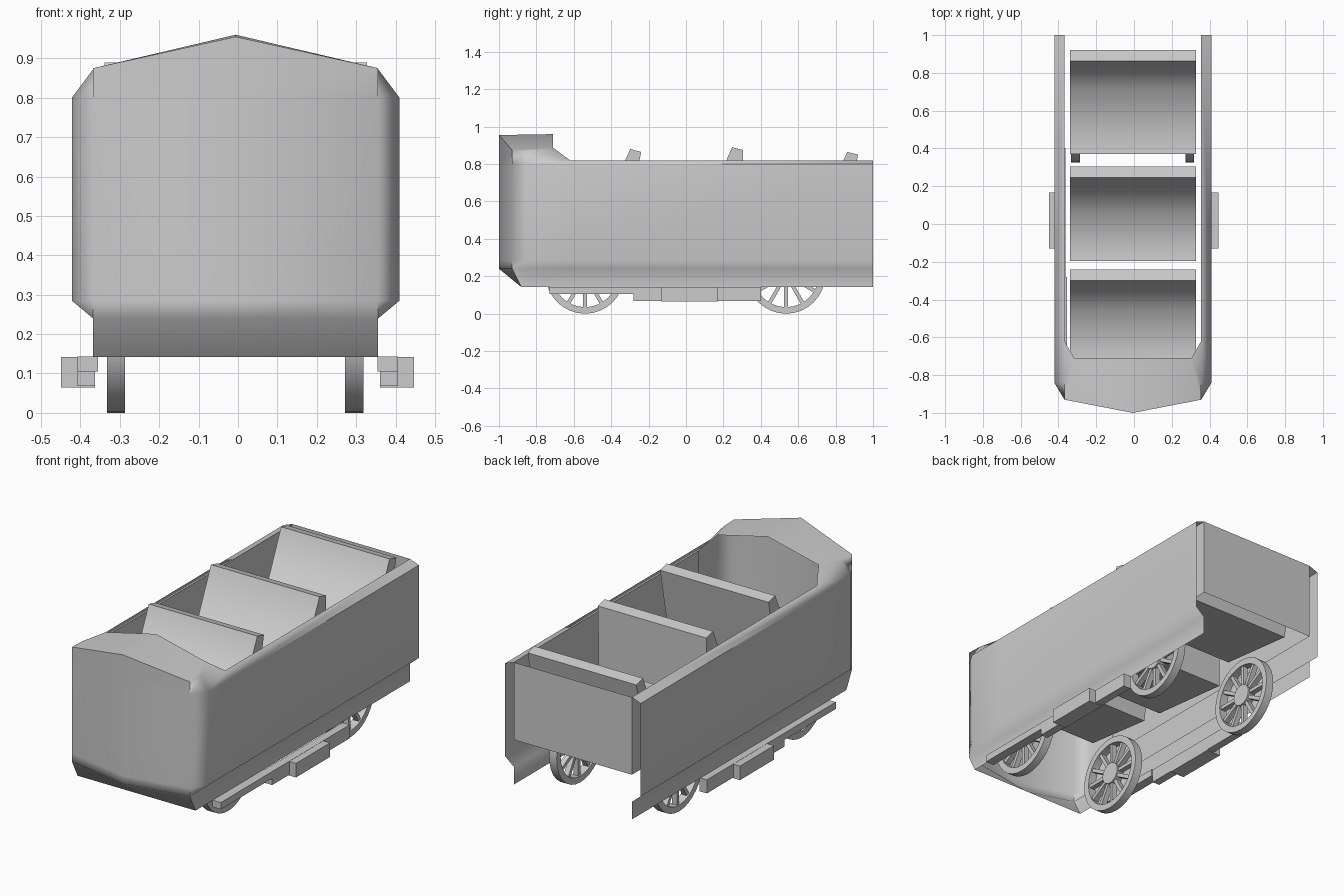
import bpy, bmesh, math
from mathutils import Matrix, Vector

cube = bpy.data.objects.get("Cube")
if cube:
    bpy.data.objects.remove(cube, do_unlink=True)

SHIFT = -0.006
grey = bpy.data.materials.new("light_grey")
grey.use_nodes = True
grey.diffuse_color = (0.6, 0.6, 0.6, 1)
grey.node_tree.nodes["Principled BSDF"].inputs["Base Color"].default_value = (0.6, 0.6, 0.6, 1)


def finish(name, bm, angle=35, mirror=False, shift=SHIFT):
    bmesh.ops.recalc_face_normals(bm, faces=bm.faces)
    mesh = bpy.data.meshes.new(name)
    bm.to_mesh(mesh)
    bm.free()
    mesh.materials.append(grey)
    obj = bpy.data.objects.new(name, mesh)
    bpy.context.collection.objects.link(obj)
    obj.location.x = shift
    if mirror:
        mod = obj.modifiers.new("Mirror", 'MIRROR')
        mod.use_clip = True
    bpy.ops.object.select_all(action='DESELECT')
    obj.select_set(True)
    bpy.context.view_layer.objects.active = obj
    bpy.ops.object.shade_smooth_by_angle(angle=math.radians(angle))
    return obj


def box(bm, x, y, z):
    size = Vector((x[1] - x[0], y[1] - y[0], z[1] - z[0]))
    mid = Vector((sum(x), sum(y), sum(z))) / 2
    bmesh.ops.create_cube(bm, size=1, matrix=Matrix.Translation(mid) @ Matrix.Diagonal(size).to_4x4())


def extrude_x(bm, profile, half):
    face = bm.faces.new([bm.verts.new((-half, y, z)) for y, z in profile])
    out = bmesh.ops.extrude_face_region(bm, geom=[face])
    verts = [v for v in out["geom"] if isinstance(v, bmesh.types.BMVert)]
    bmesh.ops.translate(bm, verts=verts, vec=(2 * half, 0, 0))


# Body shell: open sheet, half built in stations from the nose to the rear
levels = (0.142, 0.24, 0.285, 0.80)
narrow, wide = 0.362, 0.416
stations = [
    [(0, -0.88 if z < 0.2 else -1, z) for z in levels] + [(0, -1, 0.955)],
    [(narrow, -0.88 if z < 0.2 else -0.93, z) for z in levels] + [(narrow, -0.93, 0.875)],
]
for y, top in ((-0.84, 0.872), (-0.62, 0.82), (1, 0.82)):
    stations.append([(narrow if z < 0.26 else wide, y, z) for z in levels] + [(narrow, y, top)])
bm = bmesh.new()
grid = [[bm.verts.new(p) for p in col] for col in stations]
for a, b in zip(grid, grid[1:]):
    for i in range(len(levels)):
        bm.faces.new((a[i], b[i], b[i + 1], a[i + 1]))
# Hood over the nose
ridge = bm.verts.new((0, -0.71, 0.96))
corner = bm.verts.new((0.31, -0.71, 0.887))
nose, cheek, shoulder, rail = [col[-1] for col in grid[:4]]
bm.faces.new((nose, cheek, corner, ridge))
bm.faces.new((cheek, shoulder, corner))
bm.faces.new((shoulder, rail, corner))
shell = finish("body_shell", bm, 60, mirror=True)
shell.modifiers.new("Weighted Normals", 'WEIGHTED_NORMAL').keep_sharp = True

# Inner lining: rear panel that turns forward along both side walls
bm = bmesh.new()
outline = ((-narrow, -0.62), (-narrow, 1), (narrow, 1), (narrow, -0.62))
rails = [[bm.verts.new((x, y, z)) for z in (0.39, 0.82)] for x, y in outline]
for a, b in zip(rails, rails[1:]):
    bm.faces.new((a[0], b[0], b[1], a[1]))
finish("inner_lining", bm)

# Seats: reclined back and cushion in one profile, with its own lean of the rear face
for name, y, top, depth, lean, crease in (("front_seat", -0.24, 0.88, 0.50, 0.08, 0.54),
                                          ("middle_seat", 0.305, 0.89, 0.50, 0.01, 0.48),
                                          ("rear_seat", 0.92, 0.865, 0.55, 0.09, 0.54)):
    front = y - depth
    profile = [(y, top - 0.015), (y - 0.058, top), (y - 0.058 - 0.45 * (top - crease), crease),
               (front, crease + 0.03), (front, crease - 0.04), (y - lean, crease - 0.09)]
    bm = bmesh.new()
    extrude_x(bm, profile, 0.333)
    finish(name, bm, 75)

# Running boards and side steps
bm = bmesh.new()
box(bm, (0.355, 0.407), (-0.73, -0.28), (0.105, 0.143))
box(bm, (0.362, 0.407), (-0.28, 0.40), (0.068, 0.143))
box(bm, (0.362, 0.448), (-0.13, 0.168), (0.064, 0.142))
finish("running_boards", bm, mirror=True, shift=-0.001)

# Spoked wheels
RADIUS, RIM, HUB, SIDES, SPOKES = 0.21, 0.175, 0.06, 32, 12


def ring(bm, outer, inner, half):
    section = ((outer, -half), (outer, half), (inner, half), (inner, -half))
    loops = []
    for i in range(SIDES):
        a = math.tau * i / SIDES
        loops.append([bm.verts.new((x, r * math.cos(a), r * math.sin(a))) for r, x in section])
    for i in range(SIDES):
        a, b = loops[i], loops[(i + 1) % SIDES]
        for k in range(4):
            n = (k + 1) % 4
            bm.faces.new((a[k], b[k], b[n], a[n]))


def wheel(name, x, y):
    bm = bmesh.new()
    ring(bm, RADIUS, RIM, 0.023)
    bmesh.ops.create_cone(bm, cap_ends=True, segments=20, radius1=HUB, radius2=HUB, depth=0.046,
                          matrix=Matrix.Rotation(math.pi / 2, 4, 'Y'))
    for i in range(SPOKES):
        turn = Matrix.Rotation(math.tau * i / SPOKES, 4, 'X')
        slot = Matrix.Translation((0, 0, (RIM + HUB) / 2)) @ Matrix.Diagonal((0.03, 0.02, RIM - HUB + 0.01, 1))
        bmesh.ops.create_cube(bm, size=1, matrix=turn @ slot)
    bmesh.ops.translate(bm, verts=bm.verts, vec=(x, y, RADIUS))
    finish(name, bm)


for side, x in (("left", 0.301), ("right", -0.304)):
    for end, y in (("front", -0.54), ("rear", 0.535)):
        wheel(f"{end}_{side}_wheel", x, y)
